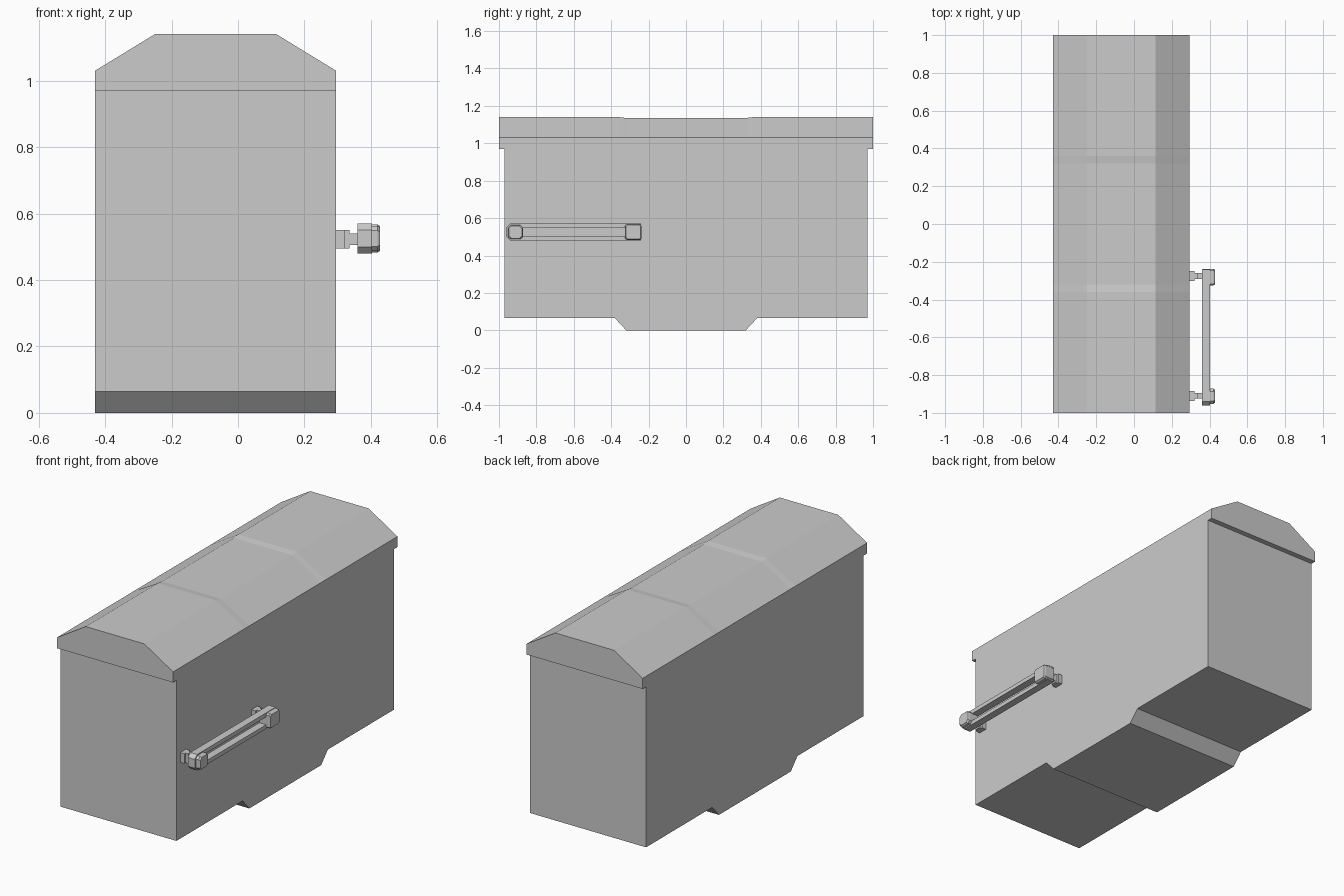
import bpy, bmesh

if "Cube" in bpy.data.objects:
    bpy.data.objects.remove(bpy.data.objects["Cube"])


def finish(name, bm):
    bmesh.ops.recalc_face_normals(bm, faces=bm.faces)
    mesh = bpy.data.meshes.new(name)
    bm.to_mesh(mesh)
    bm.free()
    obj = bpy.data.objects.new(name, mesh)
    bpy.context.collection.objects.link(obj)
    return obj


def loft(name, sections):
    """Skin equal-length closed 3D sections and cap both ends."""
    bm = bmesh.new()
    rings = [[bm.verts.new(p) for p in s] for s in sections]
    for a, b in zip(rings, rings[1:]):
        n = len(a)
        for i in range(n):
            j = (i + 1) % n
            bm.faces.new((a[i], a[j], b[j], b[i]))
    bm.faces.new(rings[0])
    bm.faces.new(rings[-1])
    return finish(name, bm)


def side_profile(name, pts, x0, x1):
    """Extrude a (y, z) outline along x."""
    return loft(name, [[(x, y, z) for y, z in pts] for x in (x0, x1)])


def chamfered(y0, y1, z0, z1, c):
    return [(y0 + c, z0), (y1 - c, z0), (y1, z0 + c), (y1, z1 - c),
            (y1 - c, z1), (y0 + c, z1), (y0, z1 - c), (y0, z0 + c)]


def box(y0, y1, z0, z1):
    return [(y0, z0), (y1, z0), (y1, z1), (y0, z1)]


# Cabinet with the stepped foot underneath
half = [(0.32, 0), (0.38, 0.065), (0.97, 0.065), (0.97, 0.98)]
side_profile("cabinet_body", half + [(-y, z) for y, z in reversed(half)], -0.43, 0.295)

# Overhanging faceted lid, very slightly sunken in the middle
sections = []
for y, top in ((-1, 1.14), (-0.36, 1.14), (-0.32, 1.135),
               (0.32, 1.135), (0.36, 1.14), (1, 1.14)):
    outline = [(-0.43, 0.97), (0.295, 0.97), (0.295, 1.03),
               (0.115, top), (-0.25, top), (-0.43, 1.03)]
    sections.append([(x, y, z) for x, z in outline])
loft("lid", sections)

# Slotted handle bar: a closed loop with a chamfered front end
outer = [(-0.94, 0.48), (-0.24, 0.48), (-0.24, 0.57), (-0.94, 0.57),
         (-0.96, 0.55), (-0.96, 0.50)]
inner = [(-0.93, 0.503), (-0.26, 0.503), (-0.26, 0.547), (-0.93, 0.547),
         (-0.935, 0.54), (-0.935, 0.51)]
bm = bmesh.new()
loops = [[bm.verts.new((x, y, z)) for y, z in pts]
         for x, pts in ((0.36, outer), (0.403, outer), (0.403, inner), (0.36, inner))]
for k in range(4):
    a, b = loops[k], loops[(k + 1) % 4]
    for i in range(6):
        j = (i + 1) % 6
        bm.faces.new((a[i], a[j], b[j], b[i]))
finish("handle_bar", bm)

# Handle end caps, with a small outer bevel
for name, (y0, y1, z0, z1, c) in {
        "handle_cap_front": (-0.952, -0.872, 0.487, 0.563, 0.014),
        "handle_cap_back": (-0.325, -0.237, 0.483, 0.567, 0.008)}.items():
    full = chamfered(y0, y1, z0, z1, c)
    small = chamfered(y0 + 0.005, y1 - 0.005, z0 + 0.005, z1 - 0.005, c)
    loft(name, [[(x, y, z) for y, z in pts]
                for x, pts in ((0.362, full), (0.42, full), (0.428, small))])

# Stand-off brackets joining the handle to the wall
for name, yc in (("front", -0.91), ("back", -0.275)):
    side_profile("bracket_" + name, box(yc - 0.026, yc + 0.026, 0.495, 0.55), 0.29, 0.32)
    side_profile("bracket_pad_" + name, box(yc - 0.015, yc + 0.015, 0.495, 0.55), 0.32, 0.335)
    side_profile("bracket_neck_" + name, box(yc - 0.015, yc + 0.015, 0.505, 0.54), 0.335, 0.365)
